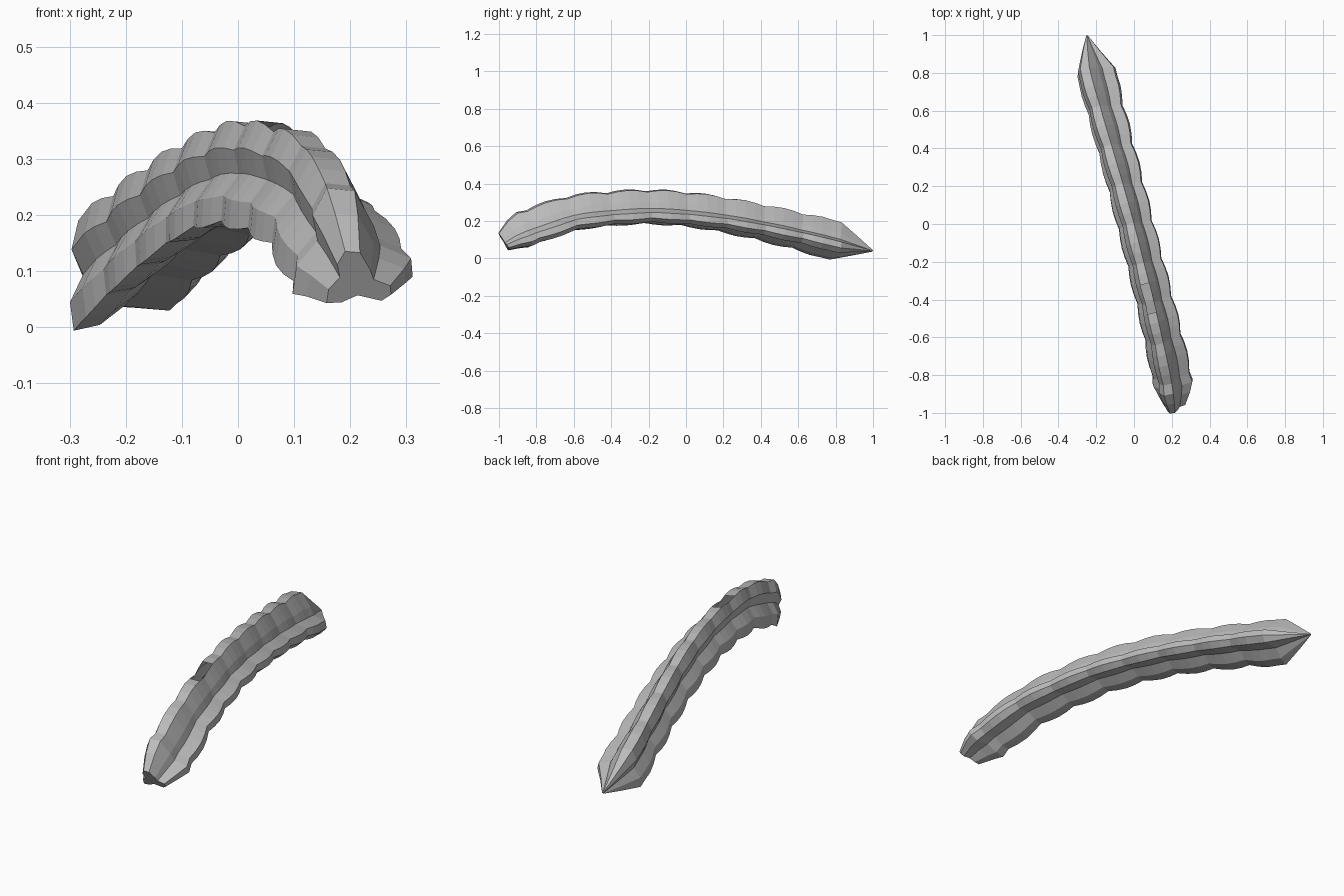
import bpy, bmesh, math
from mathutils import Vector

cube = bpy.data.objects.get("Cube")
if cube:
    bpy.data.objects.remove(cube)

# One plain grey for the whole body
grey = bpy.data.materials.new("stone_grey")
grey.use_nodes = True
colour = (0.5, 0.5, 0.5, 1)
grey.diffuse_color = colour
grey.node_tree.nodes["Principled BSDF"].inputs["Base Color"].default_value = colour

# Arched centre line, from the blunt front to the pointed back
PATH = [Vector(p) for p in (
    (0.212, -0.97, 0.083), (0.204, -0.9, 0.124), (0.188, -0.8, 0.163),
    (0.145, -0.6, 0.228), (0.098, -0.4, 0.252), (0.048, -0.2, 0.263),
    (-0.003, 0, 0.252), (-0.055, 0.2, 0.226), (-0.11, 0.4, 0.188),
    (-0.165, 0.6, 0.143), (-0.219, 0.81, 0.09), (-0.25, 1, 0.04))]
SEGMENT = 0.203          # length of one bulge
BACK_SHOULDER = 0.81     # where the back point begins
FRONT_SHOULDER = -0.86   # where the front taper begins
BACK_TWIST = math.radians(11)

# Cross-section with three blunt lobes: (angle, relative radius)
RIGHT_LOBE = [(-42, 0.92), (-25, 1.02), (-10, 0.9), (5, 0.44)]
TOP_LOBE = [(45, 0.47), (88, 0.86), (112, 0.97), (138, 0.74), (167, 0.47)]
LEFT_LOBE = [(200, 0.78), (222, 1.03), (241, 0.76), (275, 0.45)]
SECTION = [(math.radians(a), r) for a, r in RIGHT_LOBE + TOP_LOBE + LEFT_LOBE]
GAP_SIDE = len(RIGHT_LOBE) + 1


def centre(y):
    """Smooth point on the arched centre line."""
    i = max(k for k in range(len(PATH) - 1) if PATH[k].y <= y or k == 0)
    a, b = PATH[i], PATH[i + 1]
    before, after = PATH[max(i - 1, 0)], PATH[min(i + 2, len(PATH) - 1)]
    span = b.y - a.y
    t = (y - a.y) / span
    m0 = (b - before) / (b.y - before.y) * span
    m1 = (after - a) / (after.y - a.y) * span
    return ((2*t**3 - 3*t**2 + 1) * a + (t**3 - 2*t**2 + t) * m0
            + (3*t**2 - 2*t**3) * b + (t**3 - t**2) * m1)


def radius(y):
    """Scalloped thickness, tapering at both ends."""
    if y >= BACK_SHOULDER:
        return 0.12 * (1 - (y - BACK_SHOULDER) / (1 - BACK_SHOULDER)) + 0.004
    wave = abs(math.sin(math.pi * (BACK_SHOULDER - y) / SEGMENT))
    size = (0.106 + 0.014 * wave) * (1 + 0.14 * y * y)
    if y < FRONT_SHOULDER:
        size *= 1 - 0.48 * (FRONT_SHOULDER - y) / (FRONT_SHOULDER + 0.97)
    return size


# Ring positions: four per bulge, then the back point
stations = [-0.97, -0.91, FRONT_SHOULDER]
stations += [BACK_SHOULDER - SEGMENT * k / 4 for k in range(32, -1, -1)]
stations += [0.91, 0.998]

bm = bmesh.new()
rings = []
for y in stations:
    c = centre(y)
    tangent = (centre(max(y - 0.02, -0.97)) - centre(min(y + 0.02, 1))).normalized()
    side = Vector((-tangent.y, tangent.x, 0)).normalized()
    up = tangent.cross(side)
    size = radius(y)
    twist = BACK_TWIST * max(0, y)
    rings.append([bm.verts.new(c + size * r * (math.cos(a + twist) * side
                                               + math.sin(a + twist) * up))
                  for a, r in SECTION])

# Skin between the rings, leaving a small gap on the upper lobe
count = len(SECTION)
for k, (first, second) in enumerate(zip(rings, rings[1:])):
    for j in range(count):
        n = (j + 1) % count
        gap = j == GAP_SIDE and -0.46 < stations[k] and stations[k + 1] < -0.29
        if not gap:
            bm.faces.new((first[j], first[n], second[n], second[j]))
bm.faces.new(list(reversed(rings[0])))
bm.faces.new(rings[-1])
bmesh.ops.recalc_face_normals(bm, faces=bm.faces)

mesh = bpy.data.meshes.new("ribbed_body")
bm.to_mesh(mesh)
bm.free()
mesh.materials.append(grey)
body = bpy.data.objects.new("ribbed_body", mesh)
bpy.context.collection.objects.link(body)
